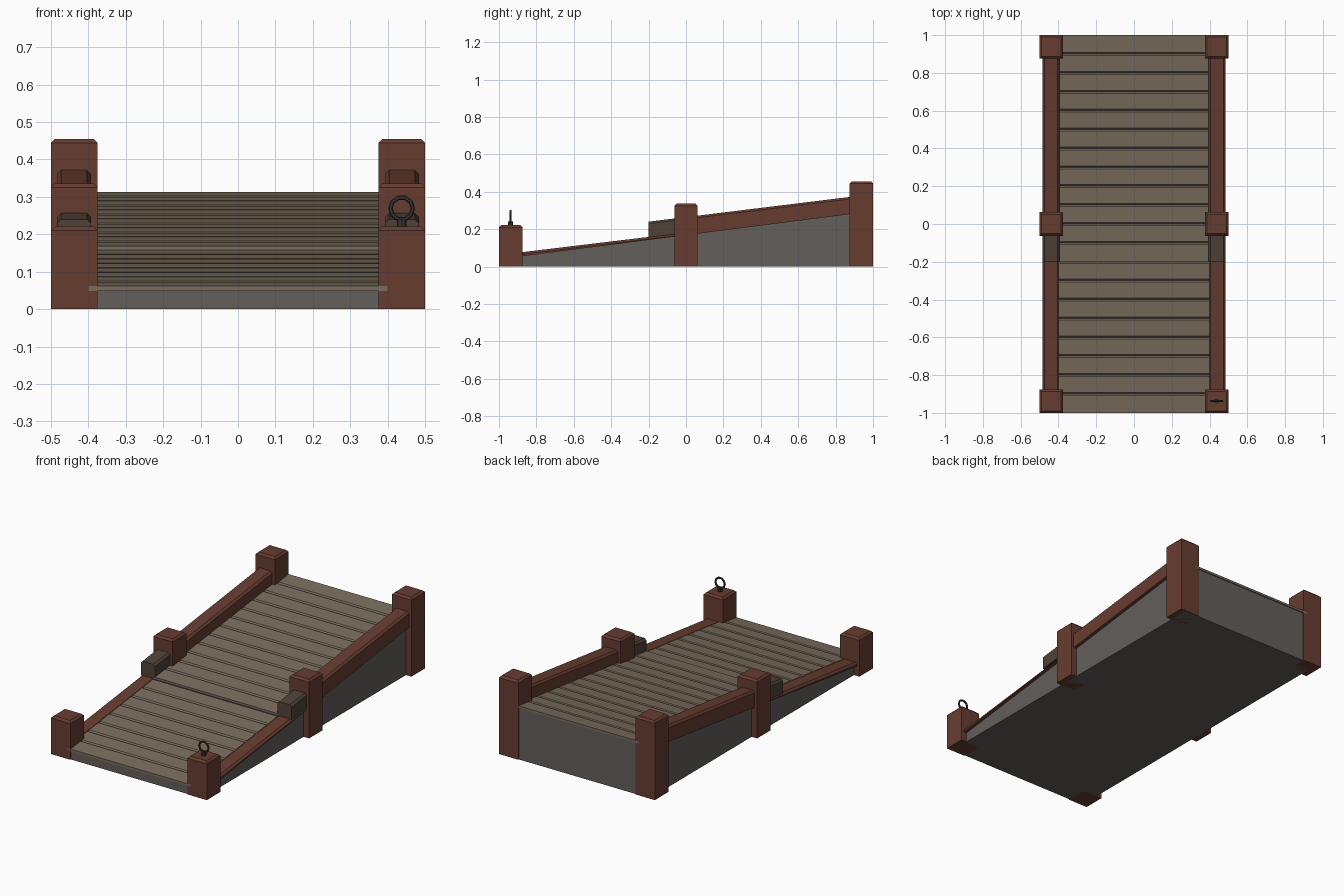
import bpy
import bmesh
import math

if "Cube" in bpy.data.objects:
    bpy.data.objects.remove(bpy.data.objects["Cube"])


def material(name, rgb):
    m = bpy.data.materials.new(name)
    m.diffuse_color = (*rgb, 1)
    m.use_nodes = True
    m.node_tree.nodes["Principled BSDF"].inputs["Base Color"].default_value = m.diffuse_color
    return m


RED = material("red brown wood", (0.135, 0.046, 0.03))
PLANK = material("weathered plank", (0.19, 0.15, 0.108))
STONE = material("grey base", (0.125, 0.113, 0.106))
DARK = material("dark beam end", (0.08, 0.055, 0.04))
IRON = material("dark iron", (0.04, 0.036, 0.033))


def loft(name, ring_a, ring_b, mat):
    """Closed solid between two matching rings of points."""
    bm = bmesh.new()
    a = [bm.verts.new(p) for p in ring_a]
    b = [bm.verts.new(p) for p in ring_b]
    n = len(a)
    bm.faces.new(a)
    bm.faces.new(b[::-1])
    for i in range(n):
        bm.faces.new((a[i], b[i], b[(i + 1) % n], a[(i + 1) % n]))
    bmesh.ops.recalc_face_normals(bm, faces=bm.faces)
    me = bpy.data.meshes.new(name)
    bm.to_mesh(me)
    bm.free()
    me.materials.append(mat)
    ob = bpy.data.objects.new(name, me)
    bpy.context.collection.objects.link(ob)
    return ob


def prism(name, profile, half_x, mat):
    """Extrude a (y, z) profile across the width."""
    return loft(name, [(-half_x, y, z) for y, z in profile],
                [(half_x, y, z) for y, z in profile], mat)


def rail(name, side, y0, y1, bottom, top, mat):
    """Sloped beam with chamfered upper edges; bottom and top give z from y."""
    def section(y):
        b, t, c = bottom(y), top(y), 0.011
        pts = [(0.393, b), (0.484, b), (0.484, t - c), (0.484 - c, t),
               (0.393 + c, t), (0.393, t - c)]
        return [(side * x, y, z) for x, z in pts]
    return loft(name, section(y0), section(y1), mat)


def post(name, x, y, h):
    """Square post with a bevelled top."""
    ob = loft(name, *[[(x + sx * 0.0625, y + sy * 0.0625, z)
                       for sx, sy in ((-1, -1), (1, -1), (1, 1), (-1, 1))]
                      for z in (0, h)], RED)
    bm = bmesh.new()
    bm.from_mesh(ob.data)
    edges = [e for e in bm.edges if all(v.co.z > h - 1e-4 for v in e.verts)]
    bmesh.ops.bevel(bm, geom=edges, offset=0.011, segments=1, affect='EDGES')
    bm.to_mesh(ob.data)
    bm.free()


def deck(y):
    return 0.062 + 0.1205 * (y + 1) + (0.01 if y >= -0.2001 else 0)


def low_top(y):
    return 0.062 + 0.1205 * (y + 1)


def rail_bottom(y):
    return 0.0395 + 0.1283 * (y + 1)


def rail_top(y):
    return 0.24 + 0.1228 * (y + 0.2)


# Solid wedge under the planks
prism("base_wedge", [(-0.995, 0), (0.995, 0), (0.995, 0.3), (-0.2, 0.15),
                     (-0.995, 0.05)], 0.465, STONE)

# Twenty planks with V grooves; the upper twelve sit one step higher
for i in range(20):
    y0, y1 = -1 + 0.1 * i, -0.9 + 0.1 * i
    z0, s, c = deck(y0), 0.1205, 0.008
    first = i in (0, 8)
    prof = [(y0, z0 - 0.013), (y1, z0 + 0.1 * s - 0.013)]
    prof += [(y1, z0 + 0.1 * s - (0 if i == 19 else c)),
             (y1 - c, z0 + (0.1 - c) * s)]
    prof += [(y0, z0)] if first else [(y0 + c, z0 + c * s), (y0, z0 - c)]
    if i == 19:
        prof.pop(3)
    prism("plank_%02d" % (i + 1), prof, 0.4, PLANK)

# Posts and rails on both sides
for side, label in ((-1, "left"), (1, "right")):
    for part, y, h in (("front", -0.9375, 0.221), ("middle", 0, 0.336),
                       ("back", 0.9375, 0.455)):
        post("%s_post_%s" % (part, label), side * 0.4375, y, h)
    rail("lower_rail_" + label, side, -0.93, 0, rail_bottom, low_top, RED)
    rail("beam_end_" + label, side, -0.2, 0,
         lambda y: low_top(y) - 0.002, rail_top, DARK)
    rail("upper_rail_" + label, side, 0, 0.93, rail_bottom, rail_top, RED)

# Iron ring standing on the right front post
bpy.ops.mesh.primitive_torus_add(major_segments=10, minor_segments=6,
                                 major_radius=0.03, minor_radius=0.006,
                                 location=(0.4375, -0.9375, 0.269),
                                 rotation=(math.pi / 2, 0, math.pi))
ring = bpy.context.object
ring.name = "iron_ring"
ring.data.materials.append(IRON)
bpy.ops.mesh.primitive_cylinder_add(vertices=8, radius=0.013, depth=0.022,
                                    location=(0.4375, -0.9375, 0.229))
foot = bpy.context.object
foot.name = "ring_foot"
foot.data.materials.append(IRON)
